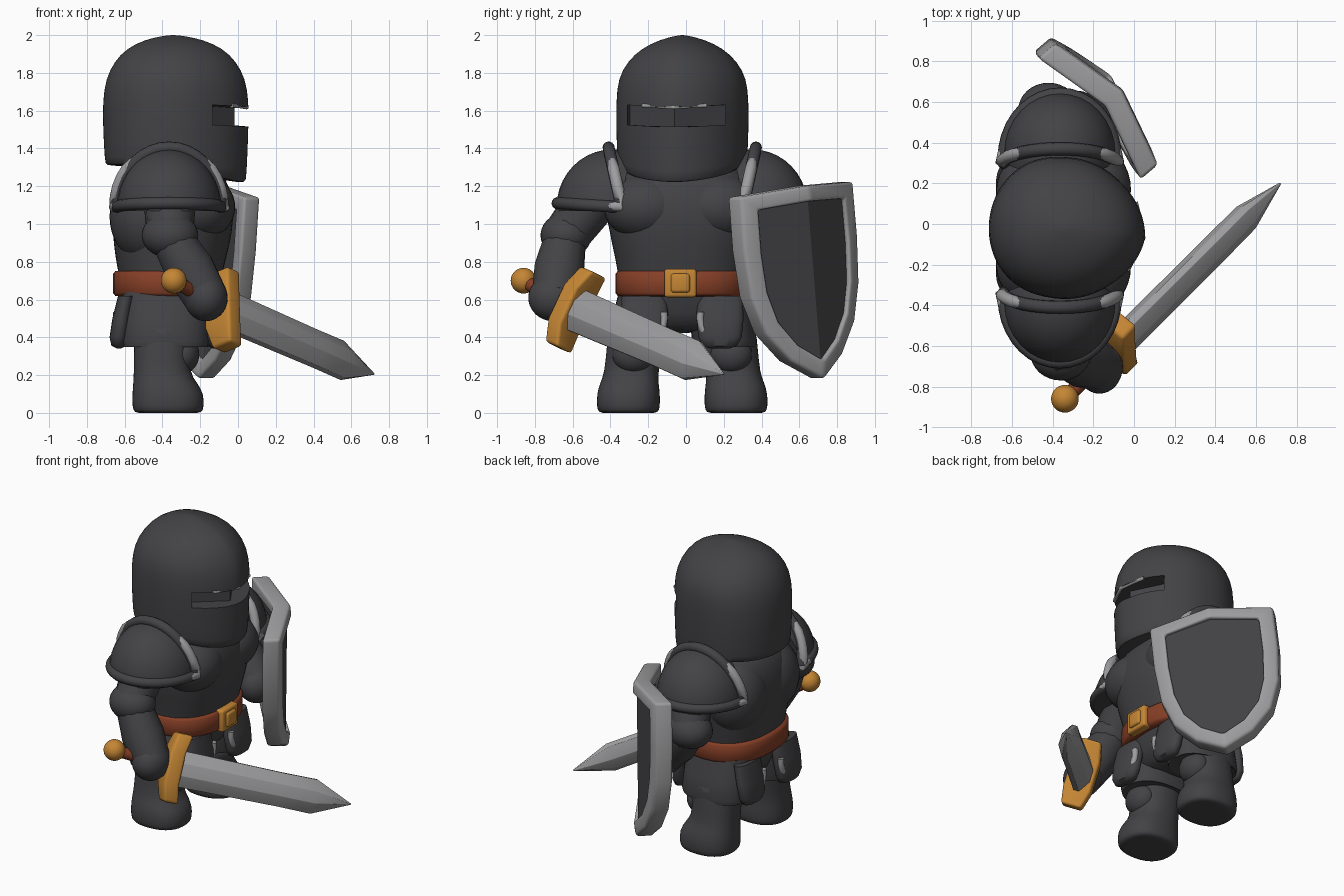
import bpy, bmesh, math
from mathutils import Vector, Matrix

if "Cube" in bpy.data.objects:
    bpy.data.objects.remove(bpy.data.objects["Cube"])


def material(name, col):
    m = bpy.data.materials.new(name)
    m.diffuse_color = (*col, 1)
    m.use_nodes = True
    m.node_tree.nodes["Principled BSDF"].inputs["Base Color"].default_value = m.diffuse_color
    return m


DARK = material("dark_steel", (0.056, 0.056, 0.061))
LIGHT = material("light_steel", (0.34, 0.34, 0.35))
GOLD = material("gold", (0.56, 0.24, 0.035))
LEATHER = material("brown_leather", (0.24, 0.05, 0.02))
CY = -0.02          # the body's own mirror plane in y
SIDES = ((-1, "right"), (1, "left"))


def finish(name, bm, mat, angle=50, bevel=0, subsurf=0):
    bmesh.ops.recalc_face_normals(bm, faces=bm.faces)
    me = bpy.data.meshes.new(name)
    bm.to_mesh(me)
    bm.free()
    ob = bpy.data.objects.new(name, me)
    bpy.context.collection.objects.link(ob)
    me.materials.append(mat)
    bpy.ops.object.select_all(action='DESELECT')
    ob.select_set(True)
    bpy.context.view_layer.objects.active = ob
    if bevel:
        m = ob.modifiers.new("bevel", 'BEVEL')
        m.width, m.segments, m.limit_method, m.angle_limit = bevel, 3, 'ANGLE', 0.5
        bpy.ops.object.modifier_apply(modifier="bevel")
    if subsurf:
        ob.modifiers.new("sub", 'SUBSURF').levels = subsurf
        bpy.ops.object.modifier_apply(modifier="sub")
    bpy.ops.object.shade_smooth_by_angle(angle=math.radians(angle))
    return ob


def loft(name, rings, mat, cap=True, loop=False, **kw):
    bm = bmesh.new()
    vs = [[bm.verts.new(p) for p in r] for r in rings]
    n = len(vs[0])
    for a, b in zip(vs, vs[1:] + (vs[:1] if loop else [])):
        for i in range(n):
            bm.faces.new((a[i], a[(i + 1) % n], b[(i + 1) % n], b[i]))
    if cap and not loop:
        bm.faces.new(vs[0])
        bm.faces.new(vs[-1])
    return finish(name, bm, mat, **kw)


def ring(z, cx, cy, rx, ry, e=0.85, n=32):
    pw = lambda v: math.copysign(abs(v) ** e, v)
    return [(cx + rx * pw(math.cos(2 * math.pi * i / n)),
             cy + ry * pw(math.sin(2 * math.pi * i / n)), z) for i in range(n)]


def ball(name, c, r, mat, cuts=()):
    bm = bmesh.new()
    bmesh.ops.create_uvsphere(bm, u_segments=32, v_segments=20, radius=1,
                              matrix=Matrix.Translation(c) @ Matrix.Diagonal((*r, 1)))
    for co, no in cuts:
        bmesh.ops.bisect_plane(bm, geom=bm.verts[:] + bm.edges[:] + bm.faces[:],
                               plane_co=co, plane_no=no, clear_outer=True)
        bmesh.ops.holes_fill(bm, edges=[e for e in bm.edges if e.is_boundary])
    return finish(name, bm, mat)


def tube(name, pts, r, mat):
    """Round tube through pts; r is one radius or one per point."""
    rs = r if isinstance(r, (list, tuple)) else [r] * len(pts)
    P = [Vector(p) for p in pts]
    rings, x = [], None
    for i, p in enumerate(P):
        t = (P[min(i + 1, len(P) - 1)] - P[max(i - 1, 0)]).normalized()
        x = (t.orthogonal() if x is None else x - t * x.dot(t)).normalized()
        y = t.cross(x)
        rings.append([p + rs[i] * (x * math.cos(k * math.pi / 6) + y * math.sin(k * math.pi / 6))
                      for k in range(12)])
    return loft(name, rings, mat)


# ---- helmet: lofted shell with a front ridge, then a cut eye slit ----
rows = [(1.31, .30, .27), (1.31, .355, .335), (1.33, .36, .343), (1.5, .37, .35), (1.65, .372, .35),
        (1.77, .355, .34), (1.86, .31, .29), (1.93, .245, .215), (1.975, .15, .12),
        (1.995, .06, .04), (2.0, .01, .01)]
rings = []
for z, rx, ry in rows:
    r = []
    for i in range(48):
        t = i / 48 * 2 * math.pi
        c, s = math.cos(t), math.sin(t)
        x = rx * math.copysign(abs(c) ** (1.0 if c > 0 else 0.85), c)
        d = min(t, 2 * math.pi - t)
        x += 0.035 * max(0, 1 - d / 0.9) * rx / .37
        r.append((x, ry * s, z - (0.09 * max(0, c) ** 1.2 if z < 1.4 else 0)))
    rings.append(r)
helmet = loft("helmet", rings, DARK, subsurf=1)
slit = [(.5, -.262), (.13, -.262), (.33, 0), (.13, .262), (.5, .262)]
cutter = loft("slit_cutter", [[(x, y, z - (0.015 if abs(y) < .1 else 0)) for x, y in slit]
                              for z in (1.525, 1.63)], DARK)
cutter.hide_render = True
m = helmet.modifiers.new("slit", 'BOOLEAN')
m.operation, m.solver, m.object = 'DIFFERENCE', 'EXACT', cutter
bpy.context.view_layer.objects.active = helmet
bpy.ops.object.modifier_apply(modifier="slit")
bpy.data.objects.remove(cutter)
turn = Matrix.Translation((-.345, CY, 0)) @ Matrix.Rotation(math.radians(-7), 4, 'Z')
helmet.data.transform(turn)
bpy.ops.object.select_all(action='DESELECT')
helmet.select_set(True)
bpy.ops.object.shade_smooth_by_angle(angle=math.radians(40))
# bright upper lip of the slit
tube("slit_lip", [turn @ Vector(p) for p in ((.335, -.17, 1.627), (.362, -.1, 1.625), (.394, 0, 1.618),
                                             (.362, .1, 1.625), (.335, .17, 1.627))], .011, LIGHT)

# ---- torso, belt and buckle ----
loft("torso", [ring(z, cx, CY, rx, ry) for z, cx, rx, ry in (
    (.42, -.37, .17, .25), (.5, -.36, .22, .31), (.75, -.36, .28, .34), (.9, -.35, .31, .375),
    (1.03, -.345, .325, .40), (1.15, -.345, .315, .40), (1.25, -.345, .28, .36), (1.34, -.345, .2, .26))],
     DARK, subsurf=1)
loft("belt", [ring(z, -.36, CY, .29 + d, .342 + d) for z, d in
              ((.615, -.03), (.62, .0), (.635, .012), (.735, .012), (.75, .0), (.755, -.03))], LEATHER)
for nm, x, h, w in (("buckle", -.06, .075, .085), ("buckle_plate", -.045, .05, .05)):
    loft(nm, [[(x + dx, CY - .01 + a * w, .687 + b * h) for a, b in ((-1, -1), (1, -1), (1, 1), (-1, 1))]
              for dx in (-.04, .025)], GOLD, bevel=.015)

for s, side in SIDES:
    Y = lambda v: CY + s * v
    ball(f"{side}_chest_plate", (-.21, Y(.19), 1.09), (.195, .225, .18), DARK)
    ball(f"{side}_back_plate", (-.48, Y(.17), 1.04), (.2, .225, .25), DARK)

    # ---- legs, knees, skirt and tassets ----
    loft(f"{side}_leg", [ring(z, cx, Y(cy), rx, ry) for z, cx, cy, rx, ry in (
        (0, -.37, .285, .14, .12), (0, -.37, .285, .18, .158), (.03, -.37, .285, .19, .168),
        (.10, -.37, .285, .19, .168), (.16, -.385, .28, .17, .155), (.21, -.405, .27, .147, .142),
        (.35, -.40, .25, .15, .15), (.55, -.38, .22, .17, .16))], DARK, subsurf=1)
    ball(f"{side}_knee", (-.29, Y(.26), .31), (.085, .11, .10), DARK)
    loft(f"{side}_skirt", [ring(z, -.385, Y(cy), rx, ry) for z, cy, rx, ry in (
        (.36, .225, .20, .14), (.35, .225, .225, .165), (.38, .225, .232, .172), (.5, .205, .23, .168),
        (.64, .18, .225, .155))], DARK)
    for f, end in ((1, "front"), (-1, "back")):
        cx = -.375 + f * .2
        loft(f"{side}_{end}_tasset", [ring(z, cx + f * dx, Y(.2), rx, ry) for z, dx, rx, ry in (
            (.34, .055, .01, .05), (.355, .055, .04, .09), (.40, .055, .05, .115), (.5, .04, .05, .125),
            (.62, .015, .045, .12))], DARK)
        arc = [math.radians(a) for a in range(170, 271, 15)]
        tube(f"{side}_{end}_tasset_trim",
             [(cx + f * .068, Y(.2 + .105 * math.cos(a)), .51 + .135 * math.sin(a)) for a in arc],
             .02, LIGHT)

    # ---- pauldron: cut dome with rolled rim and bright edge ----
    ball(f"{side}_pauldron", (-.365, Y(.37), 1.09), (.275, .295, .305), DARK,
         [((0, 0, 1.07), (0, 0, -1)), ((0, Y(.33), 1.1), (0, -s, -.22))])
    angs = [math.radians(a) for a in range(0, 181, 10)]
    arch = [(-.365 + .275 * math.cos(a), Y(.32 + .07 * math.sin(a)), 1.09 + .315 * math.sin(a)) for a in angs]
    hem = [(-.365 + .275 * math.cos(a), Y(.34 + .32 * math.sin(a)), 1.09 + .02 * math.sin(a)) for a in angs]
    tube(f"{side}_pauldron_arch", arch, .032, DARK)
    tube(f"{side}_pauldron_hem", hem, .032, DARK)
    for f, end in ((1, "front"), (-1, "back")):
        path = [hem[2] if f > 0 else hem[-3]] + (arch[:7] if f > 0 else arch[:11:-1])
        tube(f"{side}_pauldron_{end}_edge", [(x + f * .012, y - s * .002, z) for x, y, z in path],
             [.02] + [.031] * 5 + [.024, .01], LIGHT)

    # ---- arms ----
    sh, el, ha = (((-.36, -.5, 1.12), (-.36, -.635, .94), (-.17, -.70, .61)) if s < 0 else
                  ((-.36, .46, 1.12), (-.42, .56, .93), (-.2, .50, .68)))
    tube(f"{side}_upper_arm", [sh, el], [.14, .125], DARK)
    ball(f"{side}_elbow", el, (.15, .135, .12), DARK)
    tube(f"{side}_forearm", [el, Vector(el).lerp(Vector(ha), .55), ha], [.11, .135, .12], DARK)
    ball(f"{side}_hand", ha, (.115, .135, .125), DARK)

# ---- sword ----
pommel, base, tip = Vector((-.34, -.86, .70)), Vector((-.34, -.86, .665)), Vector((.72, .20, .205))
d = (tip - base).normalized()
u = Vector((0, .45, .89))
u = (u - d * u.dot(d)).normalized()
v = d.cross(u)
sw = lambda t, a, b: base + d * t + u * a + v * b
ball("pommel", pommel, (.068,) * 3, GOLD)
tube("grip", [pommel, sw(.4, 0, 0)], .037, LEATHER)
blade = ((.115, .018), (.04, .065), (-.04, .065), (-.115, .018),
         (-.115, -.018), (-.04, -.065), (.04, -.065), (.115, -.018))
loft("blade", [[sw(t, a * k, b * h) for a, b in blade]
               for t, k, h in ((.4, 1, 1), (1.1, .93, 1), (1.32, .95, .95), ((tip - base).length, .03, .08))],
     LIGHT, angle=25, bevel=.006)
loft("crossguard", [[sw(t + .39 + c, a, b) for t, b in ((-.05, -w), (.05, -w), (.05, w), (-.05, w))]
                    for a, c, w in ((-.22, .02, .065), (-.1, -.01, .09), (.1, -.01, .09), (.22, .02, .065))],
     GOLD, bevel=.018)

# ---- shield: keeled panel inside a raised rim ----
roll = math.radians(6)
flat = Vector((-.645, .764, 0)).normalized()
n = Vector((.764, .645, 0)).normalized()
zz = Vector((0, 0, 1))
across = flat * math.cos(roll) + zz * math.sin(roll)
up = zz * math.cos(roll) - flat * math.sin(roll)
mid = Vector((-.205, .595, .70))
sp = lambda x, z, o: mid + across * x + up * z + n * (.10 * (1 - abs(x) / .39) + o)
half = [(.393, .485), (.395, .2), (.375, -.05), (.31, -.25), (.18, -.41)]
outer = [(0, .505)] + half + [(0, -.525)] + [(-x, z) for x, z in reversed(half)]
inner = [(x * .76, .05 + (z - .05) * .82) for x, z in outer]
loft("shield_rim", [[sp(x, z, o) for x, z in pts] for pts, o in
                    ((outer, -.06), (outer, .05), (inner, .06), (inner, -.06))],
     LIGHT, loop=True, bevel=.018)
bm = bmesh.new()
for o in (-.035, .03):          # dark panel, front and back skins
    vs = [bm.verts.new(sp(x * 1.05, z * 1.03, o)) for x, z in inner]
    h = len(vs) // 2
    bm.faces.new(vs[:h + 1])
    bm.faces.new(vs[h:] + vs[:1])
finish("shield_panel", bm, DARK, angle=10)
tube("shield_strap", [(-.2, .50, .68), sp(0, 0, -.02)], .05, DARK)
